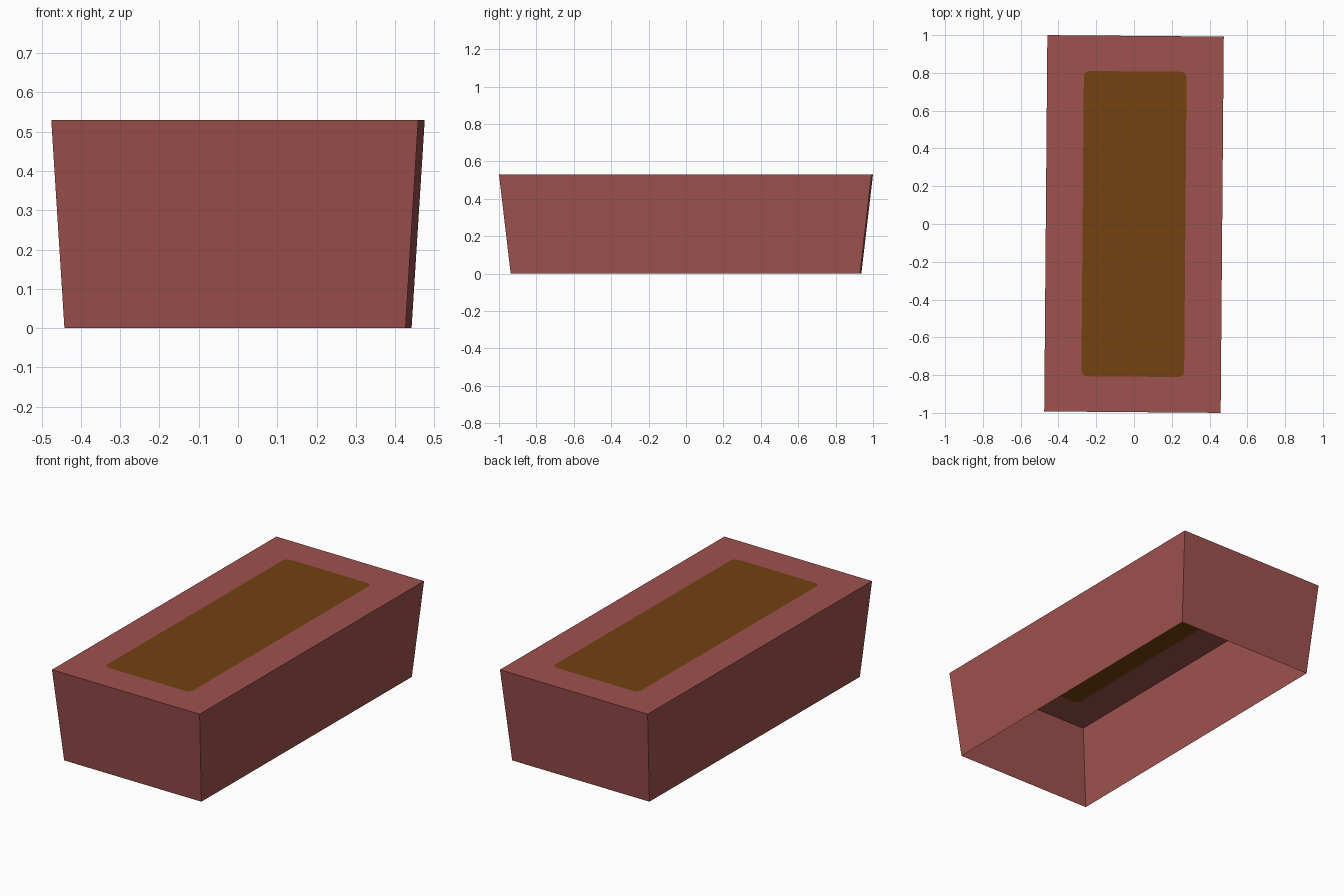
import bpy
import bmesh
import math
from mathutils import Matrix

HEIGHT = 0.53
TURN = Matrix.Rotation(-0.0083, 4, 'Z')

cube = bpy.data.objects.get("Cube")
if cube:
    bpy.data.objects.remove(cube, do_unlink=True)


def material(name, colour):
    mat = bpy.data.materials.new(name)
    mat.use_nodes = True
    mat.diffuse_color = colour
    mat.node_tree.nodes["Principled BSDF"].inputs["Base Color"].default_value = colour
    return mat


def rectangle(bm, half_x, half_y, z):
    signs = [(-1, -1), (1, -1), (1, 1), (-1, 1)]
    return [bm.verts.new((sx * half_x, sy * half_y, z)) for sx, sy in signs]


def rounded_rectangle(bm, half_x, half_y, radius, z, steps=5):
    verts = []
    for k, (sx, sy) in enumerate([(1, 1), (-1, 1), (-1, -1), (1, -1)]):
        for i in range(steps + 1):
            a = (k + i / steps) * math.pi / 2
            verts.append(bm.verts.new((sx * (half_x - radius) + radius * math.cos(a),
                                       sy * (half_y - radius) + radius * math.sin(a), z)))
    return verts


def loop_edges(bm, verts):
    edges = []
    for a, b in zip(verts, verts[1:] + verts[:1]):
        edges.append(bm.edges.get((a, b)) or bm.edges.new((a, b)))
    return edges


def finish(bm, name, mat):
    bm.transform(TURN)
    mesh = bpy.data.meshes.new(name)
    bm.to_mesh(mesh)
    bm.free()
    mesh.materials.append(mat)
    obj = bpy.data.objects.new(name, mesh)
    bpy.context.collection.objects.link(obj)


terracotta = material("terracotta", (0.342, 0.084, 0.076, 1))
soil_brown = material("soil brown", (0.171, 0.054, 0.005, 1))
OPENING = (0.272, 0.808, 0.03, HEIGHT)

# Planter shell: tapered walls, open underneath, flat rim around the opening
bm = bmesh.new()
bottom = rectangle(bm, 0.434, 0.934, 0)
top = rectangle(bm, 0.467, 0.996, HEIGHT)
for i in range(4):
    j = (i + 1) % 4
    bm.faces.new((bottom[i], bottom[j], top[j], top[i]))
opening = rounded_rectangle(bm, *OPENING)
rim = bmesh.ops.triangle_fill(bm, use_beauty=True, normal=(0, 0, 1),
                              edges=loop_edges(bm, top) + loop_edges(bm, opening))
for face in rim["geom"]:
    if isinstance(face, bmesh.types.BMFace):
        face.normal_update()
        if face.normal.z < 0:
            face.normal_flip()
finish(bm, "planter_box", terracotta)

# Soil sheet flush with the rim
bm = bmesh.new()
bm.faces.new(rounded_rectangle(bm, *OPENING))
finish(bm, "soil", soil_brown)
